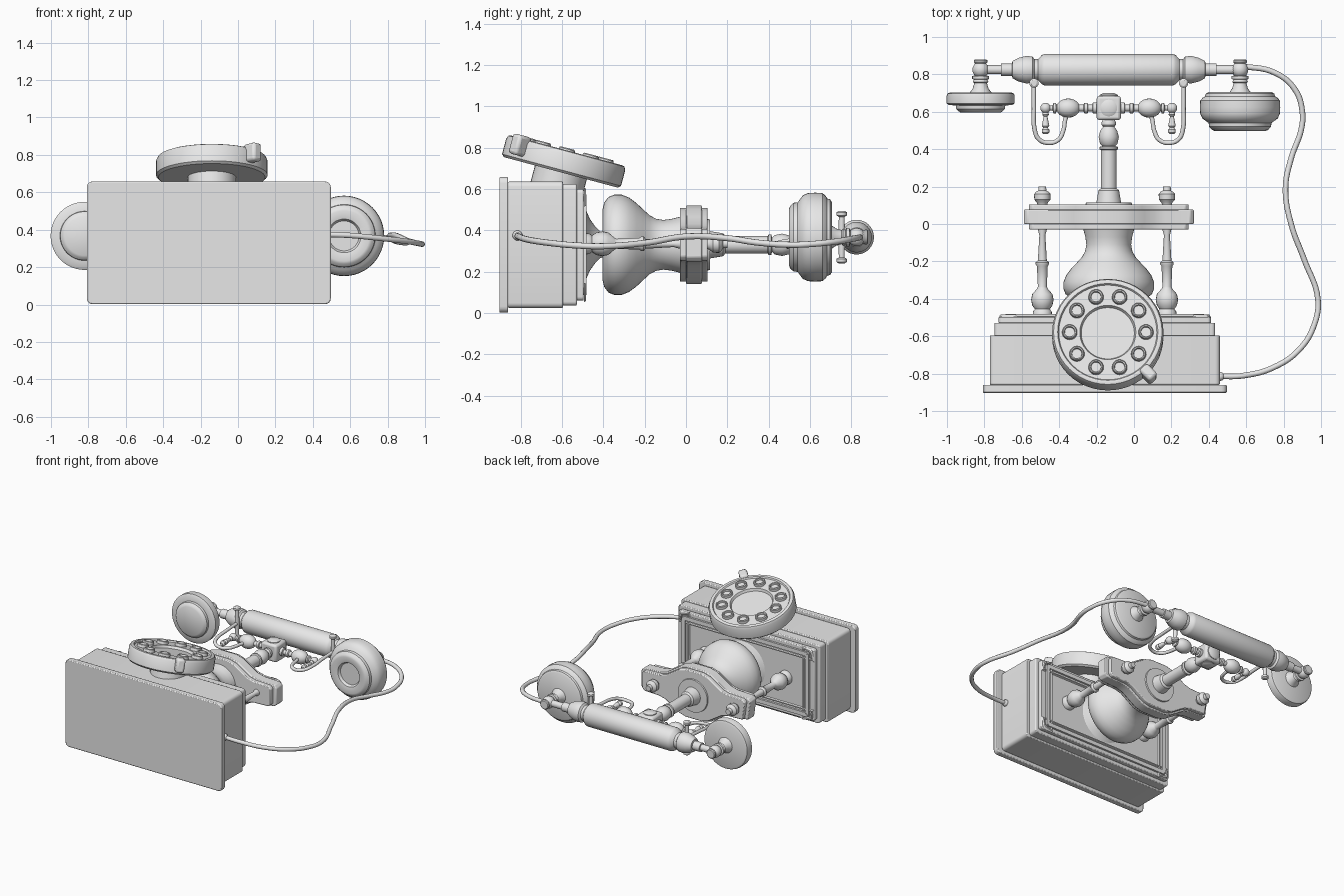
import bpy, bmesh, math
from mathutils import Matrix, Vector

cube = bpy.data.objects.get("Cube")
if cube:
    bpy.data.objects.remove(cube)

grey = bpy.data.materials.new("plain_grey")
grey.use_nodes = True
grey.diffuse_color = (.8, .8, .8, 1)
grey.node_tree.nodes["Principled BSDF"].inputs["Base Color"].default_value = (.8, .8, .8, 1)

X, Y, Z = Vector((1, 0, 0)), Vector((0, 1, 0)), Vector((0, 0, 1))
CX, MID = -.135, .33          # column axis
HAND_Y, HAND_Z = .825, .367   # handset axis


def finish(name, bm, matrix=None, bevel=0):
    """Turn a bmesh into a grey object, smooth with sharp creases."""
    bmesh.ops.recalc_face_normals(bm, faces=bm.faces)
    if matrix is not None:
        bm.transform(matrix)
    mesh = bpy.data.meshes.new(name)
    bm.to_mesh(mesh)
    bm.free()
    mesh.materials.append(grey)
    mesh.shade_smooth()
    mesh.set_sharp_from_angle(angle=math.radians(35))
    obj = bpy.data.objects.new(name, mesh)
    bpy.context.collection.objects.link(obj)
    if bevel:
        mod = obj.modifiers.new("soft_edges", 'BEVEL')
        mod.width, mod.segments, mod.limit_method = bevel, 2, 'ANGLE'
        mod.angle_limit = math.radians(40)
    return obj


def frame(origin, axis):
    return Matrix.Translation(origin) @ axis.to_track_quat('Z', 'Y').to_matrix().to_4x4()


def lathe(name, matrix, profile, sides=32):
    """Spin (distance along axis, radius) pairs about the local z axis."""
    points = [(profile[0][0], 0)] + list(profile) + [(profile[-1][0], 0)]
    bm = bmesh.new()
    verts = [bm.verts.new((r, 0, t)) for t, r in points]
    edges = [bm.edges.new(pair) for pair in zip(verts, verts[1:])]
    bmesh.ops.spin(bm, geom=verts + edges, cent=(0, 0, 0), axis=Z,
                   angle=math.tau, steps=sides, use_merge=False)
    bmesh.ops.remove_doubles(bm, verts=bm.verts, dist=.0001)
    return finish(name, bm, matrix)


def ball(name, centre, radius, stretch=1, axis=Z):
    bm = bmesh.new()
    bmesh.ops.create_uvsphere(bm, u_segments=20, v_segments=12, radius=radius)
    return finish(name, bm, frame(centre, axis) @ Matrix.Diagonal((1, 1, stretch, 1)))


def box(name, size, matrix, bevel):
    bm = bmesh.new()
    bmesh.ops.create_cube(bm, size=1, matrix=Matrix.Diagonal((*size, 1)))
    return finish(name, bm, matrix, bevel)


def slab(name, outline, y0, y1, bevel=.006, panel=False):
    """Extrude an (x, z) outline along y, with an optional recessed panel."""
    bm = bmesh.new()
    base = bm.faces.new([bm.verts.new((x, y0, z)) for x, z in outline])
    grown = bmesh.ops.extrude_face_region(bm, geom=[base])["geom"]
    bmesh.ops.translate(bm, vec=Y * (y1 - y0),
                        verts=[g for g in grown if isinstance(g, bmesh.types.BMVert)])
    cap = next(g for g in grown if isinstance(g, bmesh.types.BMFace))
    if panel:
        bmesh.ops.recalc_face_normals(bm, faces=bm.faces)
        for thick, depth in ((.03, 0), (.008, -.012), (.025, 0), (.008, .008), (.012, 0), (.008, -.01)):
            bmesh.ops.inset_individual(bm, faces=[cap], thickness=thick, depth=depth)
    return finish(name, bm, None, 0 if panel else bevel)


def rounded_rect(half_w, half_h, radius, cx):
    points = []
    for k in range(20):
        quarter = k // 5
        angle = math.pi / 2 * (quarter + k % 5 / 4)
        sx = 1 if quarter in (0, 3) else -1
        sz = 1 if quarter < 2 else -1
        points.append((cx + sx * (half_w - radius) + radius * math.cos(angle),
                       MID + sz * (half_h - radius) + radius * math.sin(angle)))
    return points


def tube(name, points, radius):
    curve = bpy.data.curves.new(name, 'CURVE')
    curve.dimensions = '3D'
    curve.bevel_depth, curve.bevel_resolution = radius, 3
    curve.resolution_u, curve.use_fill_caps = 8, True
    spline = curve.splines.new('BEZIER')
    spline.bezier_points.add(len(points) - 1)
    for knot, co in zip(spline.bezier_points, points):
        knot.co = co
        knot.handle_left_type = knot.handle_right_type = 'AUTO'
    curve.materials.append(grey)
    obj = bpy.data.objects.new(name, curve)
    bpy.context.collection.objects.link(obj)


# Stepped base box
BASE_X = -.156
for name, w, h, r, y0, y1 in (("base_plate", .652, .328, .03, -.903, -.86),
                              ("base_body", .615, .306, .025, -.86, -.595),
                              ("base_step_lower", .59, .294, .02, -.6, -.528),
                              ("base_step_upper", .568, .27, .02, -.53, -.495)):
    slab(name, rounded_rect(w, h, r, BASE_X), y0, y1)
slab("base_panel", rounded_rect(.53, .243, .015, BASE_X), -.5, -.48, panel=True)

# Dial, tilted on the base
dial = Matrix.Translation((-.14, -.605, .68)) @ Matrix.Rotation(math.radians(-15), 4, 'X')
lathe("dial_mount", dial, [(-.09, .13), (.01, .13)])
lathe("dial_disc", dial, [(0, .285), (.012, .298), (.09, .298), (.106, .29), (.11, .28), (.108, .268),
                          (.098, .262), (.098, .15), (.08, .142)], 48)
for k in range(10):
    turn = dial @ Matrix.Rotation(math.tau * k / 10, 4, 'Z') @ Matrix.Translation((.204, 0, .095))
    lathe("finger_ring", turn, [(0, .041), (.022, .039), (.027, .034), (.025, .028), (.012, .026)], 20)
box("finger_stop", (.085, .06, .1),
    dial @ Matrix.Rotation(math.radians(-46), 4, 'Z') @ Matrix.Translation((.312, 0, .075)), .015)

# Central bulb and column
lathe("bulb_foot", frame((CX, 0, MID), Y),
      [(-.49, .18), (-.482, .165), (-.465, .125), (-.44, .09), (-.415, .065), (-.39, .055)])
lathe("bulb", frame((CX, 0, MID), Y),
      [(-.402, .13), (-.404, .17), (-.395, .205), (-.375, .231), (-.345, .243), (-.31, .242), (-.275, .228),
       (-.24, .202), (-.205, .169), (-.175, .142), (-.145, .126), (-.11, .12), (-.07, .125), (-.02, .138)], 48)
lathe("column", frame((CX, 0, MID), Y),
      [(.1, .125), (.115, .122), (.116, .066), (.18, .055), (.19, .042), (.395, .042), (.4, .05), (.412, .05),
       (.416, .034), (.43, .047), (.465, .054), (.5, .045), (.52, .03), (.53, .038), (.545, .038), (.56, .03)])

# Shaped platform in three layers
half = [(.455, -.06), (.455, .06), (.435, .08), (.3, .085), (.245, .1), (.19, .135), (.13, .173), (.07, .19)]
for name, size, y0, y1 in (("platform_bottom", .94, -.03, .005), ("platform_middle", 1, 0, .077),
                           ("platform_top", .94, .07, .105)):
    ring = half + [(-x, z) for x, z in reversed(half[1:])]
    ring += [(-x, -z) for x, z in half[2:]] + [(x, -z) for x, z in reversed(half[2:])]
    slab(name, [(CX + x * size, MID + z * size) for x, z in ring], y0, y1)

# Side pillars with knobs
for side in (-1, 1):
    lathe("pillar", frame((-.157 + side * .333, 0, MID + .005), Y),
          [(-.49, .052), (-.468, .05), (-.455, .04), (-.435, .054), (-.405, .06), (-.375, .054), (-.345, .028),
           (-.335, .024), (-.225, .029), (-.215, .036), (-.205, .036), (-.195, .024), (-.06, .016), (-.03, .024),
           (.1, .024), (.115, .03), (.13, .043), (.16, .044), (.172, .034), (.178, .022), (.2, .02)], 20)

# Cradle head and its two arms
ARM_Y = .62
box("cradle_head", (.13, .13, .13), Matrix.Translation((CX, ARM_Y, MID)), .015)
lathe("head_cap", frame((CX, ARM_Y, MID), Y), [(0, .05), (.07, .05), (.08, .03)], 20)
lathe("head_discs", frame((CX, ARM_Y, MID), Z), [(-.078, .03), (-.07, .045), (.07, .045), (.078, .03)], 20)
for side in (-1, 1):
    out = X * side
    lathe("cradle_arm", frame((CX, ARM_Y, MID), out),
          [(.06, .03), (.085, .03), (.088, .018), (.11, .018), (.113, .028), (.13, .028), (.135, .018),
           (.28, .018), (.283, .028), (.295, .028), (.3, .014), (.34, .014)], 20)
    ball("arm_bulb", (CX + side * .217, ARM_Y, MID), .051, 1.25, out)
    end = CX + side * .338
    ball("arm_end", (end, ARM_Y, MID), .028)
    lathe("arm_drop", frame((end, ARM_Y, MID), -Y),
          [(.02, .014), (.035, .018), (.045, .01), (.095, .02), (.105, .012), (.115, .02), (.13, .02), (.14, .01)], 16)
    # Hook that carries the handset
    hook = [(.4, .75, HAND_Z), (.4, .62, .36), (.397, .51, .35), (.375, .455, .34), (.325, .434, MID),
            (.27, .45, MID), (.243, .5, MID), (.232, .56, MID), (.217, .6, MID)]
    tube("cradle_hook", [(CX + side * x, y, z) for x, y, z in hook], .012)
    lathe("hook_bar", frame((CX + side * .4, .753, HAND_Z), Z),
          [(-.127, .015), (-.12, .025), (-.105, .025), (-.098, .014), (0, .016), (.098, .014),
           (.105, .025), (.12, .025), (.127, .015)], 16)

# Handset grip
grip = [(0, .084), (.343, .084), (.358, .078), (.378, .056), (.398, .056), (.408, .07), (.44, .074),
        (.48, .064), (.515, .046), (.517, .033), (.575, .033), (.577, .024), (.69, .024)]
lathe("handset_grip", frame((CX, HAND_Y, HAND_Z), X), [(-t, r) for t, r in reversed(grip[1:])] + grip)

# Earpiece and mouthpiece, hung from the grip ends
stem = [(.03, .03), (.035, .045), (.05, .045), (.053, .035), (.065, .042), (.072, .034), (.1, .042), (.125, .06)]
for name, x, bell in (
        ("mouthpiece", -.82, [(.122, .165), (.128, .178), (.14, .182), (.18, .182), (.188, .17), (.192, .132),
                              (.21, .13), (.222, .118), (.23, .105)]),
        ("earpiece", .567, [(.12, .17), (.128, .183), (.142, .187), (.15, .2), (.165, .213), (.2, .215), (.235, .213),
                            (.26, .202), (.275, .182), (.285, .168), (.305, .166), (.322, .15), (.328, .135),
                            (.318, .09), (.3, .08)])):
    joint = frame((x, HAND_Y, HAND_Z), -Y)
    ball(name + "_joint", (x, HAND_Y, HAND_Z), .044)
    lathe(name + "_cap", joint, [(-.055, .03), (-.05, .036), (-.04, .036), (-.03, .028)], 20)
    lathe(name + "_stem", joint, stem, 20)
    lathe(name, joint, bell, 48)

# Cord from the base to the earpiece
tube("cord", [(.44, -.815, .375), (.59, -.81, .37), (.75, -.765, .355), (.885, -.67, .34), (.965, -.535, .327),
              (.983, -.4, .323), (.91, -.19, .34), (.84, 0, .37), (.81, .19, .363), (.84, .35, .34),
              (.895, .51, .33), (.9, .6, .333), (.86, .72, .345), (.75, .81, .36), (.57, .845, HAND_Z)], .015)
ball("cord_plug", (.46, -.815, .375), .024)
